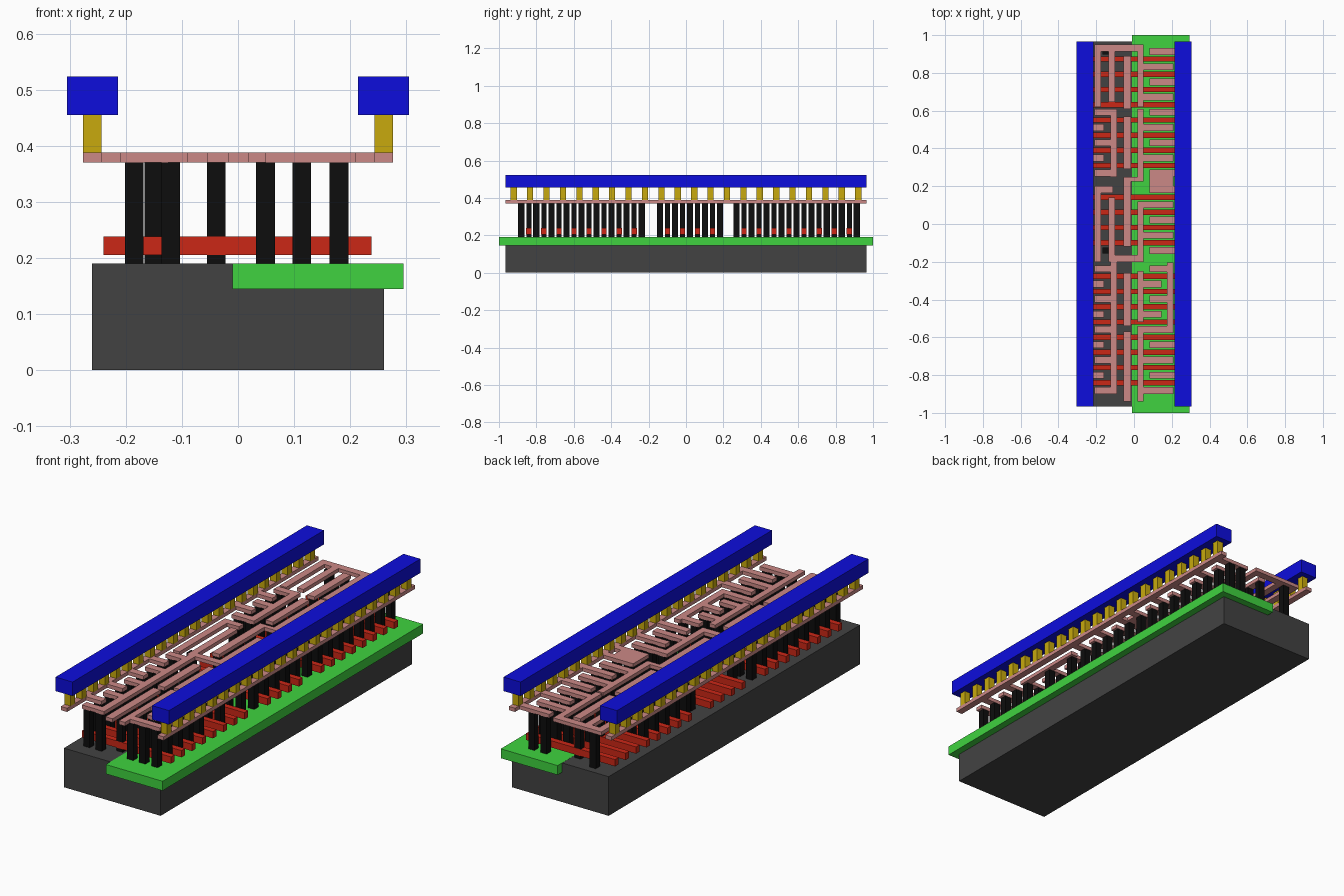
import bpy, bmesh

if "Cube" in bpy.data.objects:
    bpy.data.objects.remove(bpy.data.objects["Cube"])


def mat(name, rgb):
    m = bpy.data.materials.new(name)
    m.diffuse_color = (*rgb, 1)
    m.use_nodes = True
    m.node_tree.nodes["Principled BSDF"].inputs["Base Color"].default_value = m.diffuse_color
    return m


def boxes(name, material, items):
    """One object made of boxes given as (x0, x1, y0, y1, z0, z1)."""
    bm = bmesh.new()
    for x0, x1, y0, y1, z0, z1 in items:
        vs = bmesh.ops.create_cube(bm, size=1)["verts"]
        for v in vs:
            v.co.x = x1 if v.co.x > 0 else x0
            v.co.y = y1 if v.co.y > 0 else y0
            v.co.z = z1 if v.co.z > 0 else z0
    me = bpy.data.meshes.new(name)
    bm.to_mesh(me)
    bm.free()
    me.materials.append(material)
    ob = bpy.data.objects.new(name, me)
    bpy.context.collection.objects.link(ob)


dark = mat("dark_grey", (0.055, 0.055, 0.055))
green = mat("green", (0.05, 0.65, 0.05))
red = mat("red", (0.6, 0.02, 0.008))
black = mat("black", (0.004, 0.004, 0.004))
pink = mat("pink", (0.6, 0.25, 0.24))
gold = mat("gold", (0.58, 0.4, 0.004))
blue = mat("blue", (0.004, 0.004, 0.72))

# Base slab and well
boxes("substrate", dark, [(-0.26, 0.26, -0.965, 0.965, 0, 0.19)])
boxes("well", green, [(-0.01, 0.295, -1, 1, 0.145, 0.1905)])

# Gate bars: three runs of 8, 4 and 8
P = 0.0805
runs = [(0.873, 8), (0.142, 4), (-0.277, 8)]
gates = [y - i * P for y, n in runs for i in range(n)]
regions = [[y + P / 2 - i * P for i in range(n + 1)] for y, n in runs]
boxes("gate_bars", red, [(-0.24, 0.238, y - 0.014, y + 0.014, 0.205, 0.238) for y in gates])

metal, posts = [], []
H = 0.018


def strip(x0, x1, y0, y1):
    metal.append((x0, x1, y0, y1, 0.37, 0.388))


def tooth(x0, x1, y, contacts):
    strip(x0, x1, y - H, y + H)
    for x in contacts:
        post(x, y)


def post(x, y, hy=0.0165):
    posts.append((x - 0.0165, x + 0.0165, y - hy, y + hy, 0.19, 0.37))


FULL = (0.049, 0.114, 0.18)

# Right-hand teeth: rail teeth alternate with column teeth
for run in regions[:2]:
    for i, y in enumerate(run):
        if i % 2 == 0:
            tooth(0.083, 0.25, y, FULL[1:])
        else:
            tooth(0.018, 0.209, y, FULL)
strip(0.083, 0.209, regions[1][0] - H, regions[0][8] + H)
for i, y in enumerate(regions[2]):
    if i in (0, 2):
        tooth(0.083, 0.209, y, FULL[1:])
    elif i in (1, 3):
        tooth(0.018, 0.145, y, FULL[:2])
    elif i in (5, 7):
        tooth(0.083, 0.25, y, FULL[1:])
    else:
        tooth(0.018, 0.209, y, FULL)
strip(0.175, 0.209, regions[2][4] - H, -0.205)

# Left-hand teeth
for run, first in ((regions[0], 4), (regions[2], 0)):
    for i, y in list(enumerate(run))[first:]:
        if i % 2:
            tooth(-0.25, -0.16, y, (-0.185,))
        else:
            tooth(-0.21, -0.1, y, (-0.185, -0.12))
for y in (regions[0][0], regions[1][0], regions[1][4]):
    post(-0.15, y)

# Vertical tracks: (x0, x1, y0, y1)
for t in [
    (-0.21, -0.175, 0.62, 0.95), (-0.135, -0.1, 0.645, 0.95), (0.018, 0.05, 0.62, 0.95),
    (-0.21, 0.05, 0.913, 0.95),
    (-0.125, -0.09, 0.25, 0.61), (0.018, 0.05, 0.23, 0.61), (-0.055, 0.05, 0.225, 0.25),
    (-0.21, -0.175, -0.2, 0.2), (-0.21, -0.11, 0.165, 0.2), (-0.135, -0.1, -0.2, 0.14),
    (-0.135, 0.05, -0.2, -0.165), (0.018, 0.05, -0.2, 0.12),
    (-0.125, -0.09, -0.9, -0.2), (0.018, 0.05, -0.52, -0.25), (0.018, 0.05, -0.94, -0.54),
    # gate tracks
    (-0.055, -0.016, 0.61, 0.89), (-0.055, -0.016, 0.29, 0.57), (-0.055, -0.016, -0.12, 0.25),
    (-0.055, -0.016, -0.54, -0.26), (-0.055, -0.016, -0.94, -0.57),
]:
    strip(*t)
for y in gates:
    post(-0.0385, y, 0.0135)

# Outer metal rails, vias and power bars
for s in (-1, 1):
    a, b = sorted((s * 0.243, s * 0.276))
    strip(a, b, -0.965, 0.965)
boxes("metal_tracks", pink, metal)
boxes("contact_posts", black, posts)
vias, bars = [], []
for s in (-1, 1):
    a, b = sorted((s * 0.243, s * 0.276))
    vias += [(a, b, y - 0.0165, y + 0.0165, 0.388, 0.455)
             for y in (-0.921 + i * 0.0877 for i in range(22))]
    a, b = sorted((s * 0.2135, s * 0.305))
    bars.append((a, b, -0.965, 0.965, 0.455, 0.523))
boxes("vias", gold, vias)
boxes("power_bars", blue, bars)
